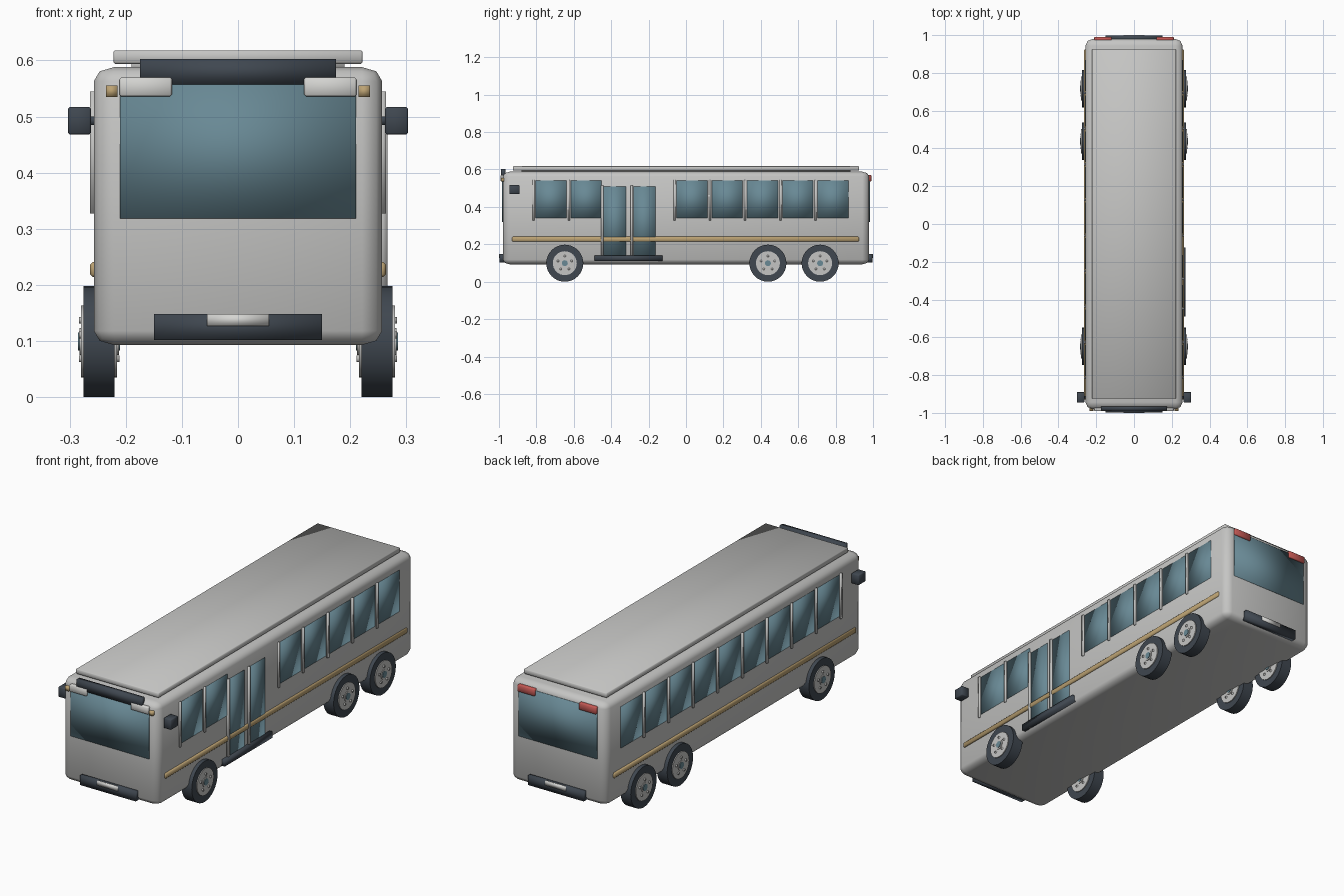
import bpy, bmesh, math
from mathutils import Matrix

if "Cube" in bpy.data.objects:
    bpy.data.objects.remove(bpy.data.objects["Cube"])


def material(name, r, g, b):
    m = bpy.data.materials.new(name)
    m.diffuse_color = (r, g, b, 1)
    m.use_nodes = True
    m.node_tree.nodes["Principled BSDF"].inputs["Base Color"].default_value = m.diffuse_color
    return m


SILVER = material("silver_paint", 0.56, 0.56, 0.55)
LAMP = material("pale_lamp", 0.66, 0.66, 0.64)
GLASS = material("blue_glass", 0.14, 0.25, 0.30)
DARK = material("dark_rubber", 0.05, 0.063, 0.08)
GOLD = material("gold_trim", 0.50, 0.36, 0.17)
RED = material("red_lamp", 0.55, 0.10, 0.09)


def finish(bm, name, mat):
    bmesh.ops.recalc_face_normals(bm, faces=bm.faces)
    for f in bm.faces:
        f.smooth = True
    me = bpy.data.meshes.new(name)
    bm.to_mesh(me)
    bm.free()
    me.materials.append(mat)
    ob = bpy.data.objects.new(name, me)
    bpy.context.collection.objects.link(ob)
    return ob


def box(name, mat, xs, ys, zs, bevel=0.0, segs=1, zstretch=1.0):
    """Box from min/max pairs; zstretch flattens the bevel in z."""
    bm = bmesh.new()
    bmesh.ops.create_cube(bm, size=1)
    size = (xs[1] - xs[0], ys[1] - ys[0], (zs[1] - zs[0]) * zstretch)
    bmesh.ops.scale(bm, vec=size, verts=bm.verts)
    if bevel:
        bmesh.ops.bevel(bm, geom=list(bm.edges), offset=bevel, segments=segs,
                        profile=0.5, affect='EDGES')
    bmesh.ops.scale(bm, vec=(1, 1, 1 / zstretch), verts=bm.verts)
    bmesh.ops.translate(bm, vec=(sum(xs) / 2, sum(ys) / 2, sum(zs) / 2), verts=bm.verts)
    return finish(bm, name, mat)


def side_box(name, mat, s, x0, x1, ys, zs, bevel=0.0):
    return box(name, mat, sorted((s * x0, s * x1)), ys, zs, bevel)


def disc(bm, x, y, z, r, half, segs):
    """Cylinder along x."""
    mat = Matrix.Translation((x, y, z)) @ Matrix.Rotation(math.pi / 2, 4, 'Y')
    bmesh.ops.create_cone(bm, cap_ends=True, segments=segs, radius1=r, radius2=r,
                          depth=2 * half, matrix=mat)


def cylinder(name, mat, x, y, z, r, half, segs=32):
    bm = bmesh.new()
    disc(bm, x, y, z, r, half, segs)
    ob = finish(bm, name, mat)
    ob.data.set_sharp_from_angle(angle=math.radians(40))
    return ob


# Body shell and roof panel
box("body", SILVER, (-0.257, 0.257), (-0.979, 0.979), (0.093, 0.588), 0.036, 2, 1.44)
box("roof_panel", SILVER, (-0.222, 0.222), (-0.925, 0.925), (0.594, 0.618), 0.003)
box("roof_mount", SILVER, (-0.19, 0.19), (-0.88, 0.88), (0.58, 0.60))

# Front and rear ends
for s, end in ((-1, "front"), (1, "rear")):
    def end_box(name, mat, xs, d0, d1, zs, bevel=0.0):
        box(end + "_" + name, mat, xs, sorted((s * d0, s * d1)), zs, bevel)
    end_box("window", GLASS, (-0.21, 0.21), 0.975, 0.983, (0.318, 0.56))
    end_box("bumper", DARK, (-0.15, 0.15), 0.97, 0.997, (0.102, 0.148))
    end_box("plate", LAMP, (-0.055, 0.055), 0.99, 1.0, (0.127, 0.148))
    for side in (-1, 1):
        xs = sorted((side * 0.118, side * 0.211))
        end_box("lamp", LAMP if s < 0 else RED, xs, 0.965, 0.991, (0.536, 0.57), 0.003)
        if s < 0:
            end_box("marker", GOLD, sorted((side * 0.215, side * 0.235)), 0.95, 0.99,
                    (0.535, 0.555))
box("destination_sign", DARK, (-0.175, 0.175), (-0.988, -0.965), (0.557, 0.603))

# Side windows, pillars, stripes and mirrors
PITCH = 0.1885
centres = [-0.722 + PITCH * i for i in range(9)]
for s, side in ((-1, "left"), (1, "right")):
    for i, y in enumerate(centres):
        if s > 0 and i in (2, 3):
            continue  # door opening
        side_box(side + "_window", GLASS, s, 0.252, 0.259,
                 (y - 0.082, y + 0.082), (0.34, 0.54))
        side_box(side + "_pillar", SILVER, s, 0.25, 0.264,
                 (y - 0.098, y - 0.087), (0.327, 0.545))
    side_box(side + "_stripe", GOLD, s, 0.25, 0.264, (-0.93, 0.925), (0.214, 0.241), 0.005)
    side_box(side + "_mirror", DARK, s, 0.262, 0.303, (-0.945, -0.89), (0.468, 0.517), 0.003)
    side_box(side + "_mirror_arm", DARK, s, 0.24, 0.27, (-0.925, -0.91), (0.485, 0.50))

# Entrance doors on the right side
for y0, y1 in ((-0.44, -0.322), (-0.282, -0.164)):
    side_box("door_glass", GLASS, 1, 0.252, 0.260, (y0, y1), (0.13, 0.51))
for y in (-0.448, -0.29):
    side_box("door_post", SILVER, 1, 0.25, 0.266, (y - 0.006, y + 0.006), (0.11, 0.515))
side_box("door_step", DARK, 1, 0.22, 0.272, (-0.49, -0.125), (0.11, 0.141))

# Wheels: one front axle, two rear axles
CX, CZ = 0.2475, 0.099
for s in (-1, 1):
    for y in (-0.648, 0.438, 0.717):
        x = s * CX
        cylinder("tyre", DARK, x, y, CZ, 0.099, 0.0275)
        cylinder("wheel_rim", SILVER, x, y, CZ, 0.064, 0.032)
        cylinder("wheel_hub", SILVER, x, y, CZ, 0.024, 0.035, 16)
        cylinder("hub_cap", GLASS, x, y, CZ, 0.016, 0.0375, 16)
        bm = bmesh.new()
        for k in range(5):
            a = math.pi / 2 + k * math.tau / 5
            disc(bm, x, y + 0.038 * math.cos(a), CZ + 0.038 * math.sin(a), 0.006, 0.036, 8)
        finish(bm, "wheel_bolts", SILVER)
